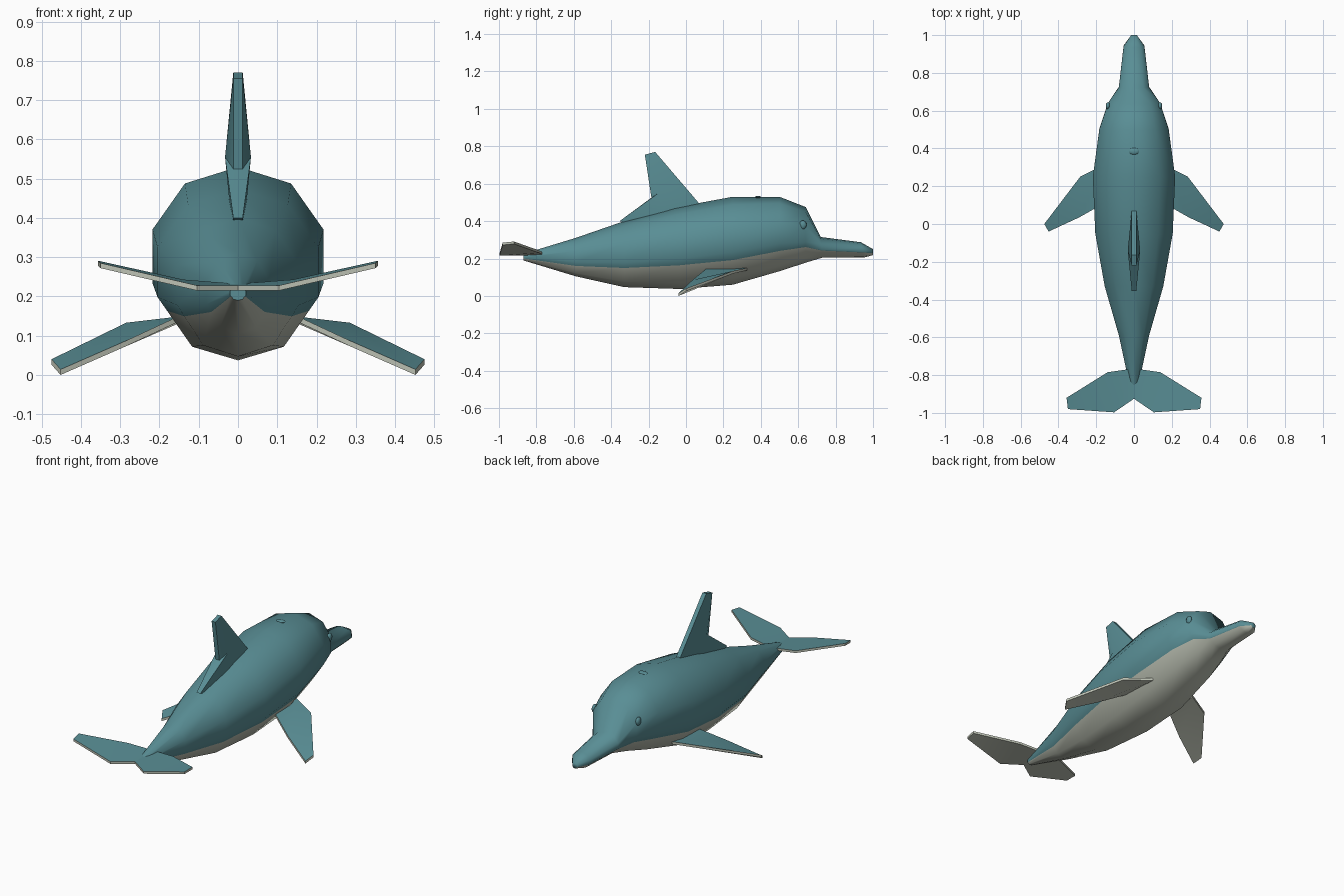
import bpy, bmesh, math
from mathutils import Vector

cube = bpy.data.objects.get("Cube")
if cube:
    bpy.data.objects.remove(cube, do_unlink=True)


def material(name, rgb):
    m = bpy.data.materials.new(name)
    m.use_nodes = True
    m.diffuse_color = (*rgb, 1)
    bsdf = m.node_tree.nodes["Principled BSDF"]
    bsdf.inputs["Base Color"].default_value = (*rgb, 1)
    bsdf.inputs["Roughness"].default_value = 0.6
    return m


TEAL = material("teal skin", (0.10, 0.27, 0.30))
PALE = material("pale belly", (0.50, 0.53, 0.45))


def finish(name, bm, angle):
    """Turn a bmesh into a shaded two-colour object."""
    bmesh.ops.recalc_face_normals(bm, faces=bm.faces)
    mesh = bpy.data.meshes.new(name)
    bm.to_mesh(mesh)
    bm.free()
    mesh.materials.append(TEAL)
    mesh.materials.append(PALE)
    ob = bpy.data.objects.new(name, mesh)
    bpy.context.collection.objects.link(ob)
    bpy.ops.object.select_all(action='DESELECT')
    ob.select_set(True)
    bpy.context.view_layer.objects.active = ob
    bpy.ops.object.shade_smooth_by_angle(angle=math.radians(angle))
    return ob


# Body: (top y, top z, bottom y, bottom z, half width, belly line fraction)
SECTIONS = [
    (-0.87, 0.225, -0.87, 0.19, 0.02, 0.30),
    (-0.59, 0.31, -0.59, 0.105, 0.08, 0.27),
    (-0.33, 0.40, -0.33, 0.047, 0.155, 0.29),
    (-0.06, 0.473, -0.03, 0.037, 0.205, 0.29),
    (0.25, 0.53, 0.25, 0.06, 0.218, 0.28),
    (0.50, 0.53, 0.51, 0.135, 0.183, 0.27),
    (0.64, 0.475, 0.64, 0.178, 0.138, 0.28),
    (0.72, 0.315, 0.73, 0.205, 0.08, 0.34),
    (0.935, 0.287, 0.95, 0.205, 0.055, 0.33),
    (1.0, 0.25, 1.0, 0.218, 0.015, 0.33),
]


def ring(yt, zt, yb, zb, w, f):
    paint_x = 0.57 + 0.43 * (f - 0.08) / 0.29
    half = [(0, 0), (0.57, 0.08), (paint_x, f), (1, 0.37), (1, 0.66), (0.62, 0.91), (0, 1)]
    full = half + [(-x, t) for x, t in half[-2:0:-1]]
    return [Vector((x * w, yb + (yt - yb) * t, zb + (zt - zb) * t)) for x, t in full]


bm = bmesh.new()
rings = [[bm.verts.new(p) for p in ring(*s)] for s in SECTIONS]
n = len(rings[0])
for a, b in zip(rings, rings[1:]):
    for i in range(n):
        j = (i + 1) % n
        face = bm.faces.new((a[i], a[j], b[j], b[i]))
        face.material_index = 1 if i < 2 or i >= n - 2 else 0
for cap in (rings[0], rings[-1]):
    bm.faces.new(cap)
finish("body", bm, 65)

# Dorsal fin: thin outline with a raised ridge point on each side
OUTLINE = [(0.07, 0.495), (-0.165, 0.77), (-0.22, 0.755),
           (-0.185, 0.525), (-0.355, 0.40), (-0.12, 0.34)]
bm = bmesh.new()
sides = []
for s in (1, -1):
    edge = [bm.verts.new((s * 0.012, y, z)) for y, z in OUTLINE]
    ridge = bm.verts.new((s * 0.033, -0.14, 0.555))
    for i in range(len(edge)):
        bm.faces.new((edge[i], edge[(i + 1) % len(edge)], ridge))
    sides.append(edge)
for i in range(len(OUTLINE)):
    j = (i + 1) % len(OUTLINE)
    bm.faces.new((sides[0][i], sides[0][j], sides[1][j], sides[1][i]))
finish("dorsal_fin", bm, 30)


def paddle(name, strips, thick, side):
    """Thin plate from (leading, trailing) pairs: teal above, pale below."""
    bm = bmesh.new()
    layers = []
    for dz in (0, -thick):
        layers.append([[bm.verts.new((side * x, y, z + dz)) for x, y, z in pair]
                       for pair in strips])
    for k, rows in enumerate(layers):
        for a, b in zip(rows, rows[1:]):
            bm.faces.new((a[0], a[1], b[1], b[0])).material_index = k
    loops = [[r[0] for r in rows] + [r[1] for r in reversed(rows)] for rows in layers]
    for i in range(len(loops[0])):
        j = (i + 1) % len(loops[0])
        face = bm.faces.new((loops[0][i], loops[0][j], loops[1][j], loops[1][i]))
        face.material_index = 1
    finish(name, bm, 30)


FLIPPER = [((0.14, 0.325, 0.15), (0.14, 0.12, 0.155)),
           ((0.285, 0.25, 0.133), (0.29, 0.035, 0.085)),
           ((0.475, 0.0, 0.04), (0.452, -0.04, 0.014))]
FLUKE = [((0.0, -0.765, 0.232), (0.0, -0.925, 0.228)),
         ((0.14, -0.785, 0.243), (0.105, -0.997, 0.228)),
         ((0.357, -0.92, 0.291), (0.35, -0.98, 0.285))]
for label, side in (("left", 1), ("right", -1)):
    paddle(label + "_flipper", FLIPPER, 0.014, side)
    paddle(label + "_tail_fluke", FLUKE, 0.013, side)


def bead(name, loc, scale):
    """Small rounded bump."""
    bm = bmesh.new()
    bmesh.ops.create_uvsphere(bm, u_segments=10, v_segments=6, radius=1)
    bmesh.ops.scale(bm, vec=scale, verts=bm.verts)
    bmesh.ops.translate(bm, vec=loc, verts=bm.verts)
    finish(name, bm, 60)


# Eyes and blowhole
bead("left_eye", (0.138, 0.625, 0.38), (0.012, 0.02, 0.024))
bead("right_eye", (-0.138, 0.625, 0.38), (0.012, 0.02, 0.024))
bead("blowhole", (0, 0.385, 0.528), (0.028, 0.018, 0.006))
